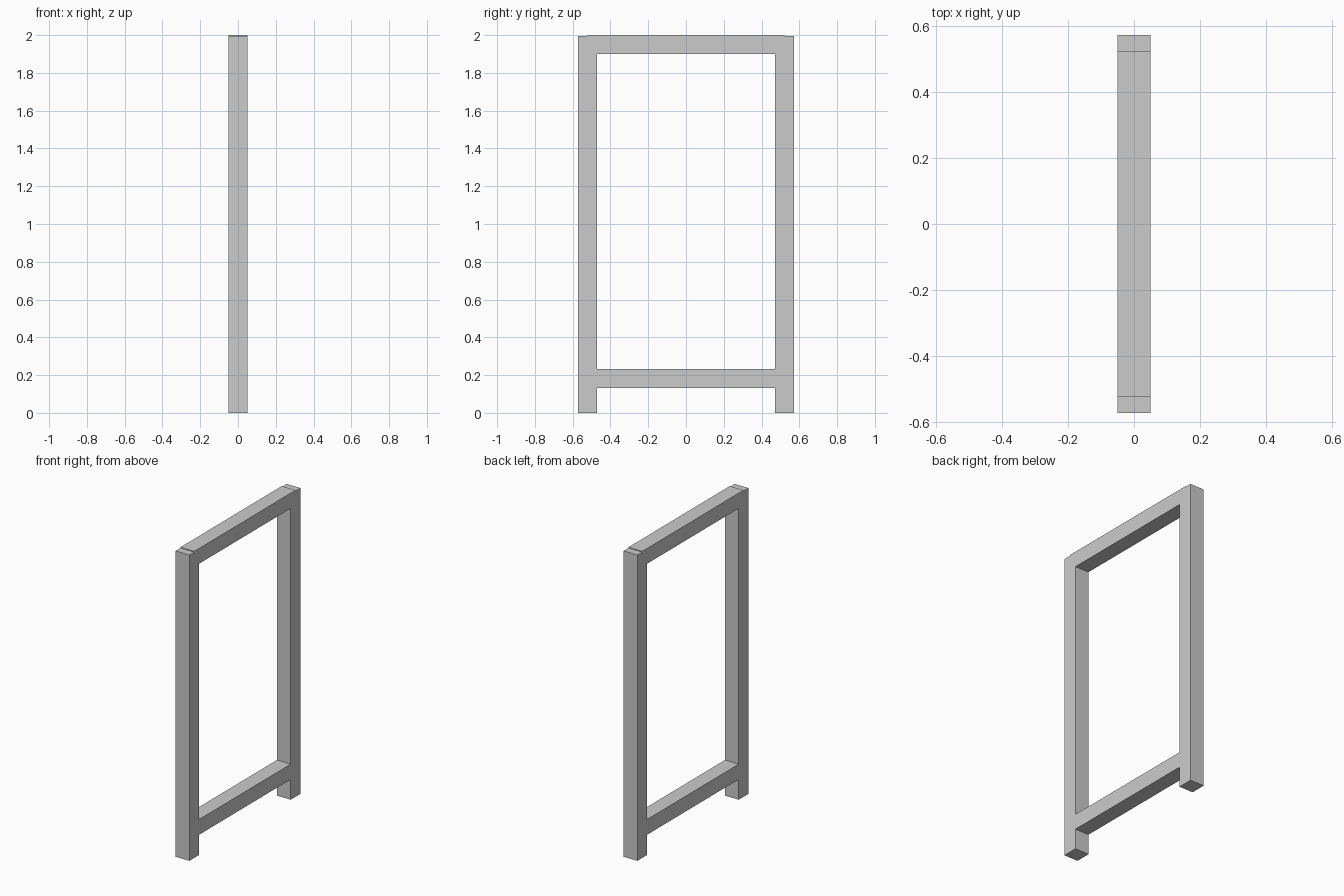
import bpy

if "Cube" in bpy.data.objects:
    bpy.data.objects.remove(bpy.data.objects["Cube"])

BEAM = 0.10      # square section of every beam
POST_Y = 0.522   # post centre line, rails run centre to centre
POST_TOP = 1.995


def box(name, size, center):
    bpy.ops.mesh.primitive_cube_add(size=1, location=center)
    obj = bpy.context.object
    obj.name = name
    obj.scale = size
    bpy.ops.object.transform_apply(location=False, rotation=False, scale=True)
    return obj


# Upright posts
for name, side in (("front_post", -1), ("back_post", 1)):
    box(name, (BEAM, BEAM, POST_TOP), (0, side * POST_Y, POST_TOP / 2))

# Top rail sits slightly proud of the posts, lower rail is raised off the floor
for name, z in (("top_rail", 1.95), ("lower_rail", 0.182)):
    box(name, (BEAM, 2 * POST_Y, BEAM), (0, 0, z))
